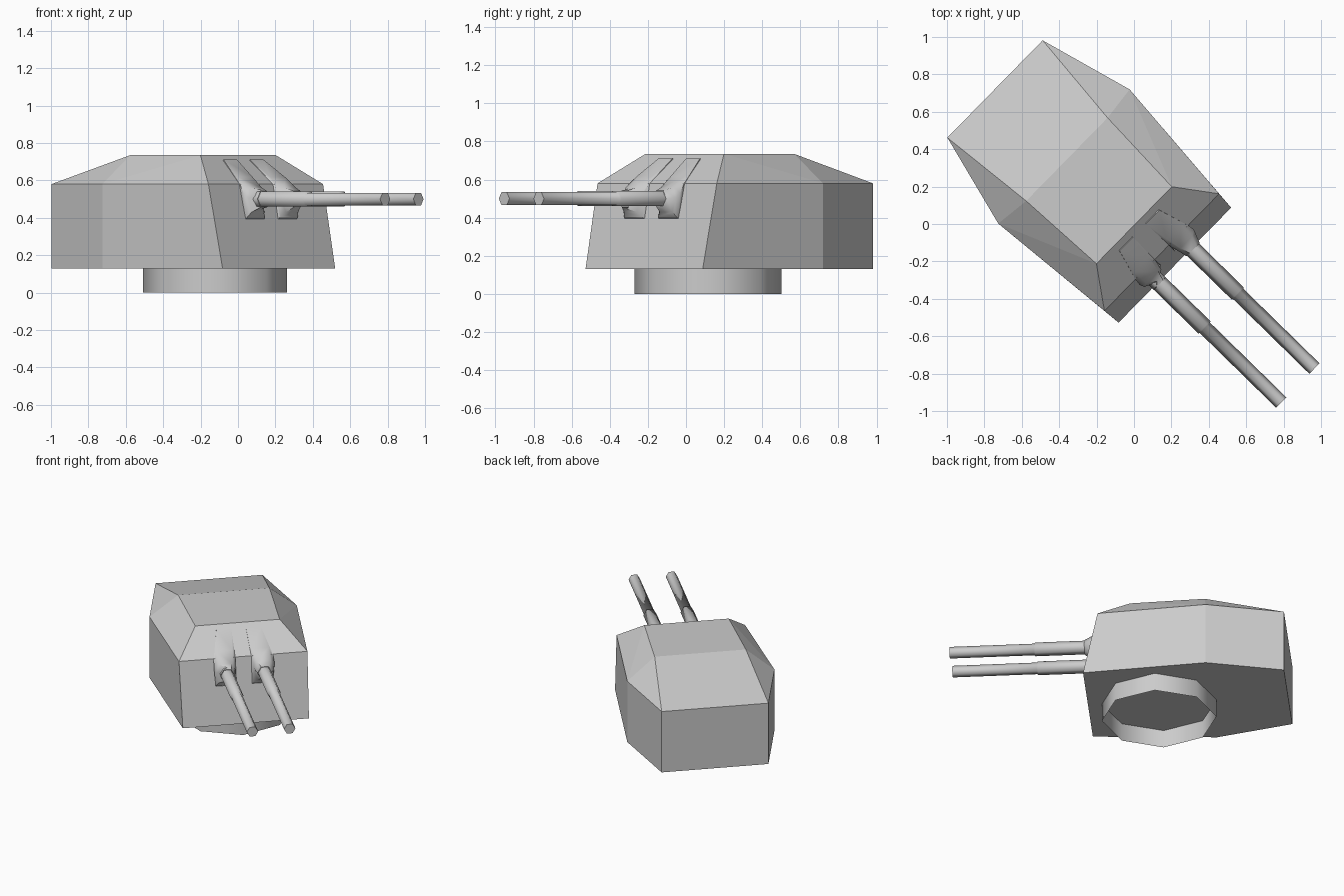
import bpy, bmesh
from math import radians, cos, sin, pi

if "Cube" in bpy.data.objects:
    bpy.data.objects.remove(bpy.data.objects["Cube"])

# Local frame: +x is the firing direction, y across the turret
TURN = radians(-44.4)
ORIGIN = (-0.003, -0.003, 0)


def add_object(name, bm, smooth=None):
    bmesh.ops.recalc_face_normals(bm, faces=bm.faces)
    mesh = bpy.data.meshes.new(name)
    bm.to_mesh(mesh)
    bm.free()
    if smooth:
        for p in mesh.polygons:
            p.use_smooth = True
        mesh.set_sharp_from_angle(angle=radians(smooth))
    ob = bpy.data.objects.new(name, mesh)
    ob.rotation_euler.z = TURN
    ob.location = ORIGIN
    bpy.context.collection.objects.link(ob)
    return ob


def loft(name, rings, smooth=None, caps=True):
    bm = bmesh.new()
    rows = [[bm.verts.new(p) for p in r] for r in rings]
    n = len(rows[0])
    for a, b in zip(rows, rows[1:]):
        for i in range(n):
            j = (i + 1) % n
            bm.faces.new((a[i], a[j], b[j], b[i]))
    if caps:
        bm.faces.new(rows[0])
        bm.faces.new(rows[-1])
    return add_object(name, bm, smooth)


# Armoured gun house: outline is front, middle, back half-widths, mirrored in y
bm = bmesh.new()


def pair(x, y, z):
    return [bm.verts.new((x, s * y, z)) for s in (-1, 1)]


fb, mb, bb = pair(.31, .43, .13), pair(-.52, .502, .13), pair(-1.036, .364, .13)
fs, ms, bs = pair(.212, .438, .58), pair(-.52, .502, .58), pair(-1.036, .364, .58)
fr, rr = pair(.005, .288, .735), pair(-.498, .311, .735)
for k in (0, 1):
    for f in ((fb, mb, ms, fs), (mb, bb, bs, ms), (fs, ms, fr), (ms, rr, fr), (ms, bs, rr)):
        bm.faces.new([v[k] for v in f])
for a, b in ((fb, fs), (fs, fr), (fr, rr), (rr, bs), (bs, bb)):
    bm.faces.new((a[0], a[1], b[1], b[0]))
bm.faces.new((fb[0], mb[0], bb[0], bb[1], mb[1], fb[1]))
add_object("gun_house", bm)

# Open eight-sided turntable ring
loft("turntable_ring",
     [[(-.169 + .385 * cos(i * pi / 4), .385 * sin(i * pi / 4), z) for i in range(8)]
      for z in (0, .13)], smooth=60, caps=False)


# Hexagonal barrel section with flat top
def hexagon(x, y, r):
    return [(x, y + r * cos(i * pi / 3), .5 + r * sin(i * pi / 3)) for i in range(6)]


for side, label in ((1, "left"), (-1, "right")):
    # Stepped barrel
    loft("barrel_" + label,
         [hexagon(x, side * .127, r) for x, r in
          ((.25, .046), (.655, .046), (.66, .039), (1.23, .039))], smooth=62)

    # Gun shroud: blends from the slot in the front armour to the barrel
    # each ring: (x, inner y, outer y, z) for top, middle and bottom
    rings = []
    for top, mid, low in (
            ((.038, .05, .152, .705), (.205, .055, .2, .575), (.245, .053, .195, .395)),
            ((.045, .05, .152, .712), (.22, .055, .203, .575), (.255, .053, .195, .395)),
            ((.18, .068, .18, .618), (.25, .062, .207, .53), (.263, .06, .192, .405)),
            ((.268, .085, .175, .56), (.275, .068, .197, .505), (.28, .085, .178, .43))):
        ring = [(mid[0], mid[2], mid[3]), (top[0], top[2], top[3]), (top[0], top[1], top[3]),
                (mid[0], mid[1], mid[3]), (low[0], low[1], low[3]), (low[0], low[2], low[3])]
        rings.append([(x, side * y, z) for x, y, z in ring])
    rings.append(hexagon(.322, side * .127, .05))
    loft("gun_shroud_" + label, rings, smooth=62)
